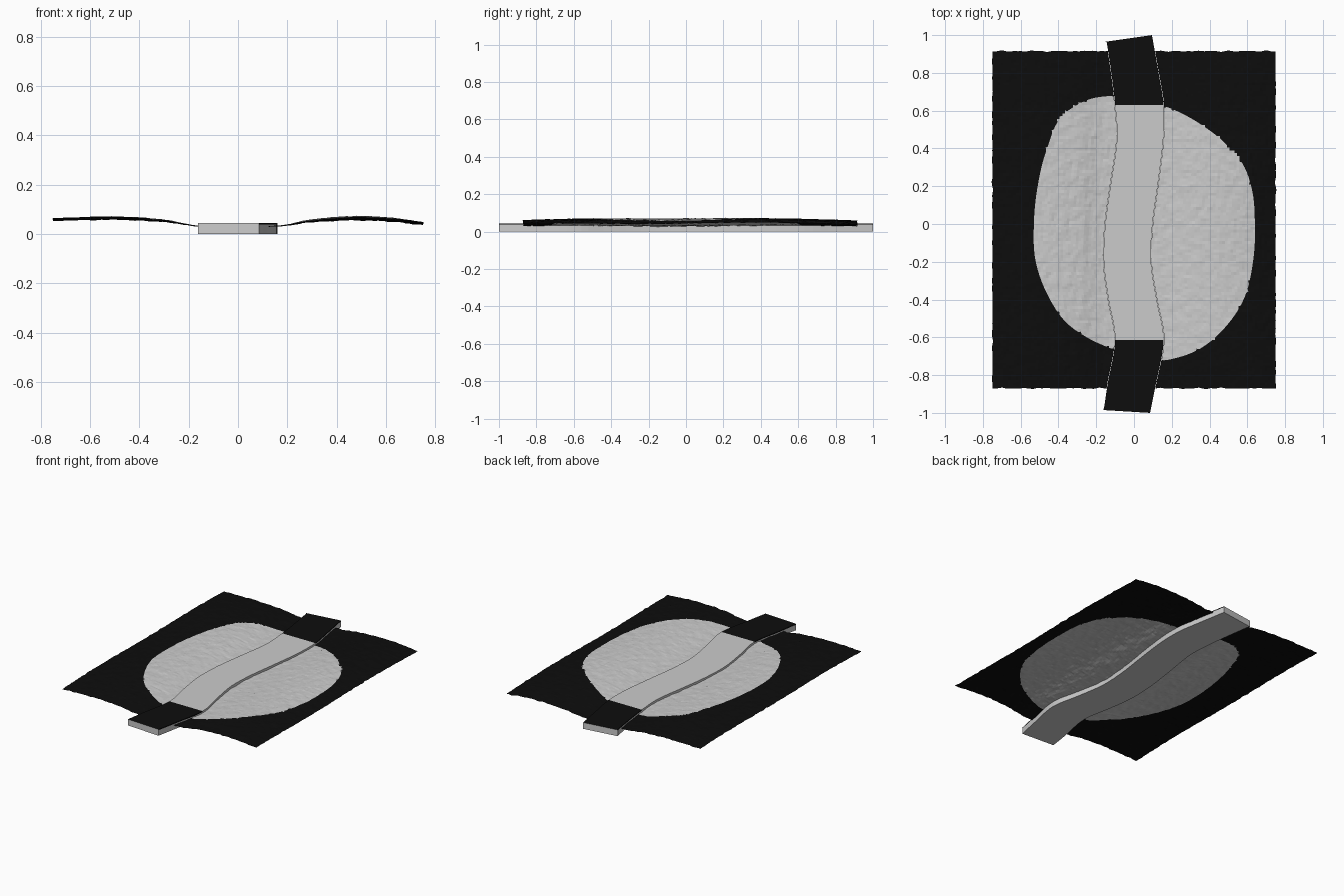
import bpy, bmesh, math
from mathutils import noise

if "Cube" in bpy.data.objects:
    bpy.data.objects.remove(bpy.data.objects["Cube"])


def mat(name, v):
    m = bpy.data.materials.new(name)
    m.diffuse_color = (v, v, v, 1)
    m.use_nodes = True
    m.node_tree.nodes["Principled BSDF"].inputs["Base Color"].default_value = m.diffuse_color
    return m


GREY, BLACK = mat("stone grey", 0.6), mat("soft black", 0.004)


def interp(pts, t):
    """Smooth interpolation through sorted (t, value) points."""
    t = min(max(t, pts[0][0]), pts[-1][0])
    for i in range(len(pts) - 1):
        (a, p), (b, q) = pts[i], pts[i + 1]
        if t <= b:
            k = (t - a) / (b - a)
            p0 = pts[max(i - 1, 0)]
            p3 = pts[min(i + 2, len(pts) - 1)]
            m0 = (q - p0[1]) / (b - p0[0]) * (b - a)
            m1 = (p3[1] - p) / (p3[0] - a) * (b - a)
            return ((2*k**3 - 3*k*k + 1)*p + (k**3 - 2*k*k + k)*m0
                    + (3*k*k - 2*k**3)*q + (k**3 - k*k)*m1)


# road edges, as x against y
LEFT = [(-1, -.162), (-.85, -.14), (-.61, -.1), (-.4, -.135), (-.2, -.16), (0, -.152),
        (.2, -.125), (.45, -.09), (.63, -.1), (.8, -.12), (1, -.15)]
RIGHT = [(-1, .085), (-.85, .115), (-.61, .157), (-.4, .12), (-.2, .09), (0, .098),
         (.2, .125), (.45, .155), (.63, .157), (.8, .13), (1, .095)]
# outline of the pale patch
PATCH = [(.64, 0), (.625, .18), (.58, .31), (.5, .41), (.35, .53), (.16, .625), (0, .67),
         (-.12, .678), (-.25, .655), (-.39, .56), (-.46, .4), (-.51, .2), (-.53, 0),
         (-.52, -.2), (-.46, -.37), (-.36, -.52), (-.25, -.6), (-.12, -.66), (0, -.705),
         (.15, -.722), (.2, -.715), (.35, -.66), (.48, -.55), (.58, -.4), (.63, -.2)]
polar = sorted((math.atan2(y, x), math.hypot(x, y)) for x, y in PATCH)
polar = ([(a - math.tau, r) for a, r in polar[-3:]] + polar
         + [(a + math.tau, r) for a, r in polar[:3]])
HEIGHT = [(-.75, .03), (-.5, .039), (-.3, .026), (-.16, 0), (.16, 0),
          (.3, .026), (.45, .039), (.6, .034), (.75, .013)]


def finish(name, bm):
    me = bpy.data.meshes.new(name)
    bm.to_mesh(me)
    bm.free()
    me.materials.append(GREY)
    me.materials.append(BLACK)
    ob = bpy.data.objects.new(name, me)
    bpy.context.collection.objects.link(ob)


def ground(name, edge, sign):
    """Rough sheet from the road edge out to x = +-0.75."""
    bm = bmesh.new()
    nu, nv = 44, 119
    rows = []
    for j in range(nv + 1):
        y = -.87 + 1.785 * j / nv
        row = []
        for i in range(nu + 1):
            e = interp(edge, y) + sign * .002
            x = e + (sign * .75 - e) * i / nu
            yy = y
            # ragged outer borders
            if i == nu:
                x += .006 * noise.noise((3, y * 25, 1))
            if j in (0, nv):
                yy += .008 * noise.noise((x * 25, j, 2))
            # pull nearby points onto the patch outline
            r, R = math.hypot(x, yy), interp(polar, math.atan2(yy, x))
            if abs(r - R) < .0085 and 0 < i < nu:
                x, yy = x * R / r, yy * R / r
            z = (.032 + interp(HEIGHT, x) * (1 - .35 * (yy / .9) ** 2)
                 + .004 * math.sin(yy * 5 - 1.2 + x) * abs(x) / .75
                 + .003 * noise.noise((x * 28, yy * 18, 5))
                 + .002 * noise.noise((x * 60, yy * 50, 9)))
            row.append(bm.verts.new((x, yy, z)))
        rows.append(row)
    for j in range(nv):
        for i in range(nu):
            q = [rows[j][i], rows[j][i+1], rows[j+1][i+1], rows[j+1][i]]
            f = bm.faces.new(q if sign > 0 else q[::-1])
            c = f.calc_center_median()
            f.material_index = int(c.xy.length > interp(polar, math.atan2(c.y, c.x)))
    finish(name, bm)


ground("ground_left", LEFT, -1)
ground("ground_right", RIGHT, 1)

# road slab: winding strip with black-topped ends
bm = bmesh.new()
ys = sorted([-1 + .04 * k for k in range(51)] + [-.615, .63])
rings = []
for y in ys:
    a, b = interp(LEFT, y), interp(RIGHT, y)
    ya = yb = y
    if y == ys[0]:
        ya = -.985
    if y == ys[-1]:
        ya = .965
    rings.append([bm.verts.new(p) for p in (
        (a, ya, 0), (b, yb, 0), (b, yb, .038), (b, yb, .044), (a, ya, .044), (a, ya, .038))])
for k in range(len(ys) - 1):
    p, q = rings[k], rings[k + 1]
    end = not -.615 < (ys[k] + ys[k+1]) / 2 < .63
    for i in range(6):
        n = (i + 1) % 6
        f = bm.faces.new((p[i], p[n], q[n], q[i]))
        f.material_index = int(end and i in (2, 3, 4))
bm.faces.new(rings[0])
bm.faces.new(rings[-1])
bmesh.ops.recalc_face_normals(bm, faces=bm.faces)
finish("road", bm)
